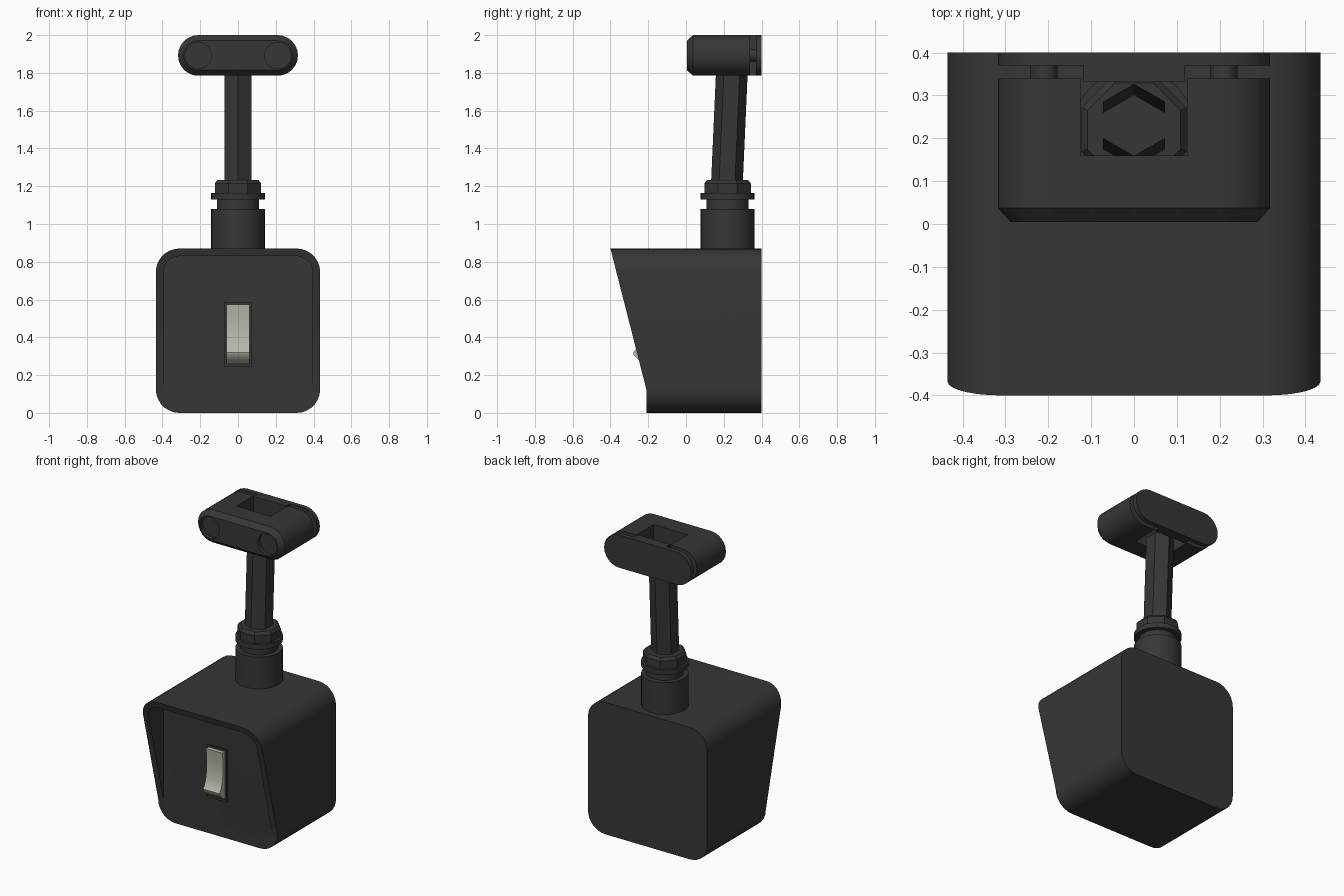
import bpy, bmesh, math
from mathutils import Vector

if "Cube" in bpy.data.objects:
    bpy.data.objects.remove(bpy.data.objects["Cube"])


def material(name, c):
    m = bpy.data.materials.new(name)
    m.diffuse_color = (*c, 1)
    m.use_nodes = True
    m.node_tree.nodes["Principled BSDF"].inputs["Base Color"].default_value = m.diffuse_color
    return m


DARK = material("charcoal", (0.037, 0.037, 0.037))
CREAM = material("cream", (0.47, 0.47, 0.40))


def loft(name, loops, mat=DARK, caps=(True, True)):
    """Skin a list of equal-length point loops."""
    bm = bmesh.new()
    rows = [[bm.verts.new(p) for p in lp] for lp in loops]
    n = len(rows[0])
    for a, b in zip(rows, rows[1:]):
        for i in range(n):
            j = (i + 1) % n
            bm.faces.new((a[i], a[j], b[j], b[i]))
    if caps[0]:
        bm.faces.new(rows[0])
    if caps[1]:
        bm.faces.new(rows[-1])
    bmesh.ops.remove_doubles(bm, verts=bm.verts[:], dist=1e-5)
    bmesh.ops.recalc_face_normals(bm, faces=bm.faces[:])
    me = bpy.data.meshes.new(name)
    bm.to_mesh(me)
    bm.free()
    me.materials.append(mat)
    ob = bpy.data.objects.new(name, me)
    bpy.context.collection.objects.link(ob)
    return ob


def rounded(cx, cz, r, x0, z0, yfun, seg=7):
    """Rounded rectangle in xz: corner centres at x0 +-cx, z0 +-cz."""
    pts = []
    for k, (sx, sz) in enumerate([(1, 1), (-1, 1), (-1, -1), (1, -1)]):
        for i in range(seg + 1):
            a = math.pi / 2 * (k + i / seg)
            x, z = x0 + sx * cx + r * math.cos(a), z0 + sz * cz + r * math.sin(a)
            pts.append((x, yfun(z), z))
    return pts


def ring(r, z, n, y=0.22, off=0.0):
    return [(r * math.cos(2 * math.pi * i / n + off),
             y + r * math.sin(2 * math.pi * i / n + off), z) for i in range(n)]


def box(name, x0, x1, y0, y1, z0, z1):
    return loft(name, [[(x0, y0, z), (x1, y0, z), (x1, y1, z), (x0, y1, z)] for z in (z0, z1)])


def rod(name, x, z, r, y0, y1, n=24):
    return loft(name, [[(x + r * math.cos(2 * math.pi * i / n), y,
                         z + r * math.sin(2 * math.pi * i / n)) for i in range(n)]
                       for y in (y0, y1)])


def cut(ob, cutter):
    m = ob.modifiers.new("cut", 'BOOLEAN')
    m.operation, m.solver, m.object = 'DIFFERENCE', 'EXACT', cutter
    bpy.context.view_layer.objects.active = ob
    bpy.ops.object.modifier_apply(modifier="cut")
    bpy.data.objects.remove(cutter)


# lamp housing with slanted hood around a recessed front panel
PANEL = -0.21
slant = lambda z: PANEL - 0.19 * max(0.0, z - 0.125) / 0.745
C = 0.31
housing = loft("housing", [
    rounded(C, C, 0.125, 0, 0.435, lambda z: 0.4),
    rounded(C, C, 0.125, 0, 0.435, slant),
    rounded(C, C, 0.085, 0, 0.435, slant),
    rounded(C, C, 0.085, 0, 0.435, lambda z: PANEL)])

# rocker switch and its frame
box("switch_frame", -0.072, 0.072, -0.222, -0.2, 0.243, 0.587)
prof = [(-0.2, 0.575), (-0.248, 0.575), (-0.241, 0.51), (-0.241, 0.44), (-0.25, 0.38),
        (-0.266, 0.335), (-0.28, 0.32), (-0.277, 0.308), (-0.25, 0.28), (-0.215, 0.255), (-0.2, 0.255)]
loft("switch_rocker", [[(x, y, z) for y, z in prof] for x in (-0.06, 0.06)], CREAM)

# stem: collar, neck and flange in one turned profile
loft("collar", [ring(r, z, 32) for r, z in
                [(0.142, 0.86), (0.142, 1.08), (0.112, 1.08), (0.112, 1.13),
                 (0.142, 1.13), (0.142, 1.163), (0.11, 1.163)]])
o = math.pi / 8
loft("nut", [ring(r, z, 8, off=o) for r, z in [(0.133, 1.16), (0.133, 1.215), (0.118, 1.233)]])

# hollow six-sided leaning pole
loft("pole", [ring(0.084, 1.225, 6, 0.217, math.pi / 2),
              ring(0.084, 1.81, 6, 0.243, math.pi / 2)], caps=(False, False))

# clamp block: chamfered pill with a slot and two bolt recesses
ZC = 1.8925
clamp = loft("clamp_block", [rounded(0.21, 0, r, 0, ZC, lambda z, y=y: y, 6) for r, y in
                             [(0.078, 0.005), (0.1075, 0.037), (0.1075, 0.34)]])
cut(clamp, box("slot_cutter", -0.125, 0.125, 0.16, 0.45, 1.7, 2.1))
for s in (-1, 1):
    cut(clamp, rod("recess_cutter", s * 0.21, ZC, 0.07, -0.05, 0.03))
    rod("clamp_bolt", s * 0.21, ZC, 0.032, 0.3, 0.38)

# clamp back plate with a boss filling the slot mouth
loft("clamp_plate", [rounded(0.21, 0, 0.1075, 0, ZC, lambda z, y=y: y, 6) for y in (0.37, 0.4)])
box("clamp_boss", -0.118, 0.118, 0.332, 0.375, ZC - 0.1073, ZC + 0.1073)

# smooth the rounded parts, keep edges crisp
for ob in bpy.context.collection.objects:
    bpy.ops.object.select_all(action='DESELECT')
    ob.select_set(True)
    bpy.context.view_layer.objects.active = ob
    bpy.ops.object.shade_smooth_by_angle(angle=math.radians(30))
